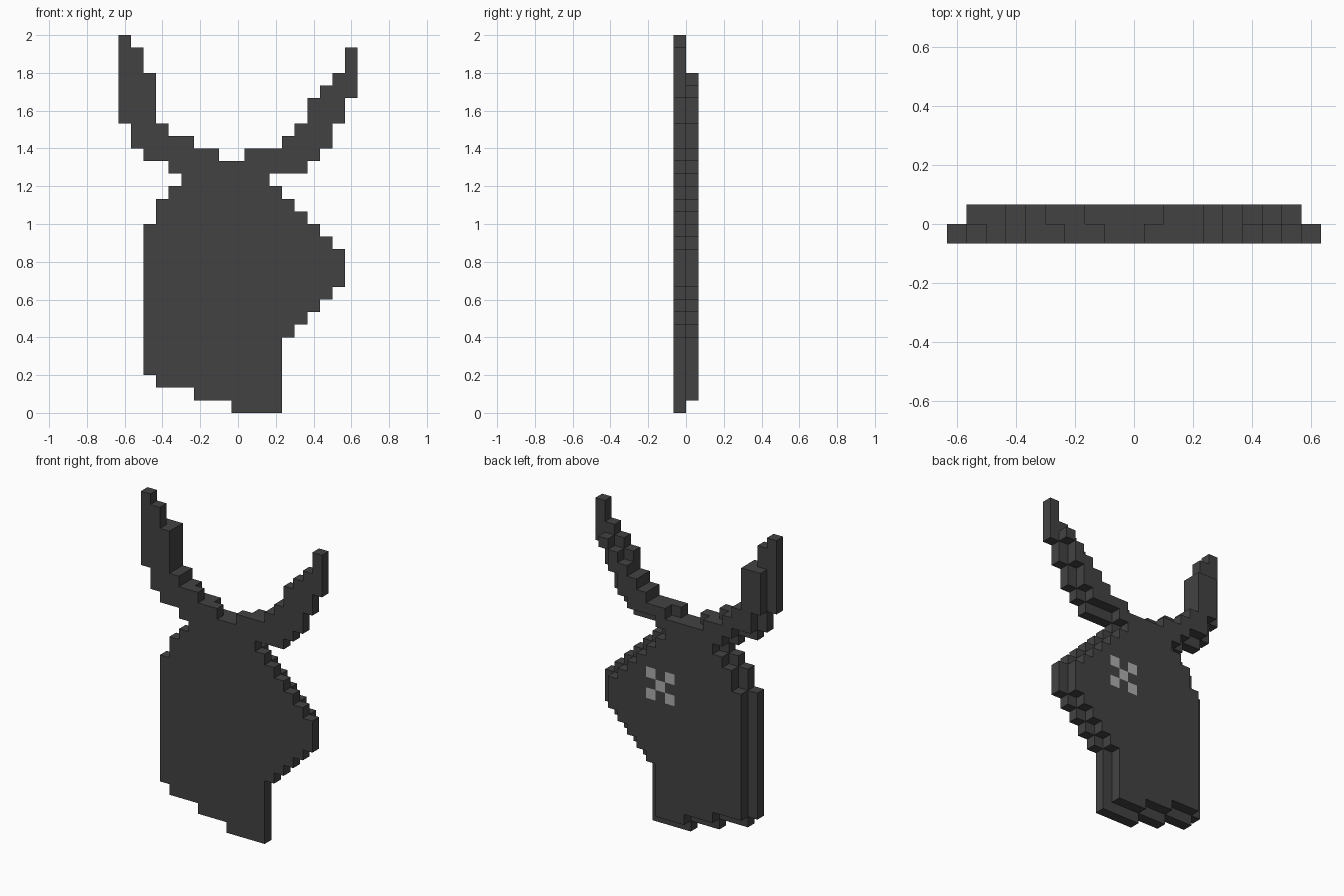
import bpy
import bmesh
from mathutils import Vector

cube = bpy.data.objects.get("Cube")
if cube:
    bpy.data.objects.remove(cube, do_unlink=True)

UNIT = 2 / 30
ORIGIN = Vector((-9.5, -1, 0))
FRONT, BACK = 0, 1


def material(name, value):
    m = bpy.data.materials.new(name)
    m.use_nodes = True
    colour = (value, value, value, 1)
    m.diffuse_color = colour
    m.node_tree.nodes["Principled BSDF"].inputs["Base Color"].default_value = colour
    return m


def cells(layer, bottom, runs):
    """Stack runs of blocks upward: (rows, first column, end column)."""
    out, z = set(), bottom
    for rows, first, end in runs:
        for row in range(rows):
            out |= {(x, layer, z + row) for x in range(first, end)}
        z += rows
    return out


def inset(shape):
    """Back layer of a shape: its cells that have all four neighbours."""
    flat = {(x, z) for x, _, z in shape}
    return {(x, BACK, z) for x, z in flat
            if {(x - 1, z), (x + 1, z), (x, z - 1), (x, z + 1)} <= flat}


def build(name, part, solid, mat):
    """Skin the exposed sides of the blocks and merge flat areas."""
    bm = bmesh.new()
    for cell in part:
        for axis in range(3):
            for side in (0, 1):
                other = list(cell)
                other[axis] += side * 2 - 1
                if tuple(other) in solid:
                    continue
                u, v = Vector(), Vector()
                u[(axis + 1) % 3] = 1
                v[(axis + 2) % 3] = 1
                p = Vector(cell) + ORIGIN
                p[axis] += side
                loop = [p, p + u, p + u + v, p + v]
                if not side:
                    loop.reverse()
                bm.faces.new([bm.verts.new(q * UNIT) for q in loop])
    bmesh.ops.remove_doubles(bm, verts=bm.verts, dist=UNIT / 100)
    bmesh.ops.dissolve_limit(bm, angle_limit=0.01, verts=bm.verts, edges=bm.edges)
    mesh = bpy.data.meshes.new(name)
    bm.to_mesh(mesh)
    bm.free()
    mesh.materials.append(mat)
    bpy.context.collection.objects.link(bpy.data.objects.new(name, mesh))


# Head and neck, with a smaller back layer
head = cells(FRONT, 0, [
    (1, 9, 13), (1, 6, 13), (1, 3, 13), (3, 2, 13), (1, 2, 14), (1, 2, 15),
    (1, 2, 16), (1, 2, 17), (3, 2, 18), (1, 2, 17), (1, 2, 16), (1, 3, 15),
    (1, 3, 14), (1, 4, 13), (1, 5, 12), (1, 4, 15)])
head |= inset(head) | cells(BACK, 18, [(1, 6, 11), (1, 5, 12)])

# Tall horn on the -x side
right_horn = cells(FRONT, 20, [
    (1, 2, 8), (1, 1, 6), (1, 1, 4), (4, 0, 3), (2, 0, 2), (1, 0, 1)])
right_horn |= cells(BACK, 20, [(1, 4, 7), (1, 2, 5), (1, 2, 4), (4, 1, 3)])

# Shorter horn on the +x side
left_horn = cells(FRONT, 20, [
    (1, 10, 16), (1, 13, 17), (1, 14, 17), (2, 15, 18), (1, 16, 19),
    (1, 17, 19), (2, 18, 19)])
left_horn |= cells(BACK, 20, [
    (1, 11, 15), (1, 13, 16), (1, 14, 16), (1, 15, 17), (1, 16, 17), (1, 17, 18)])

# Cross-shaped eye, flush with the back
eye = {(11 + dx, BACK, 13 + dz) for dx in (-1, 0, 1) for dz in (-1, 0, 1)
       if abs(dx) == abs(dz)}

solid = head | right_horn | left_horn
charcoal = material("charcoal", 0.055)
pale_grey = material("pale grey", 0.42)

build("head", head - eye, solid, charcoal)
build("right_horn", right_horn, solid, charcoal)
build("left_horn", left_horn, solid, charcoal)
build("eye", eye, solid, pale_grey)
